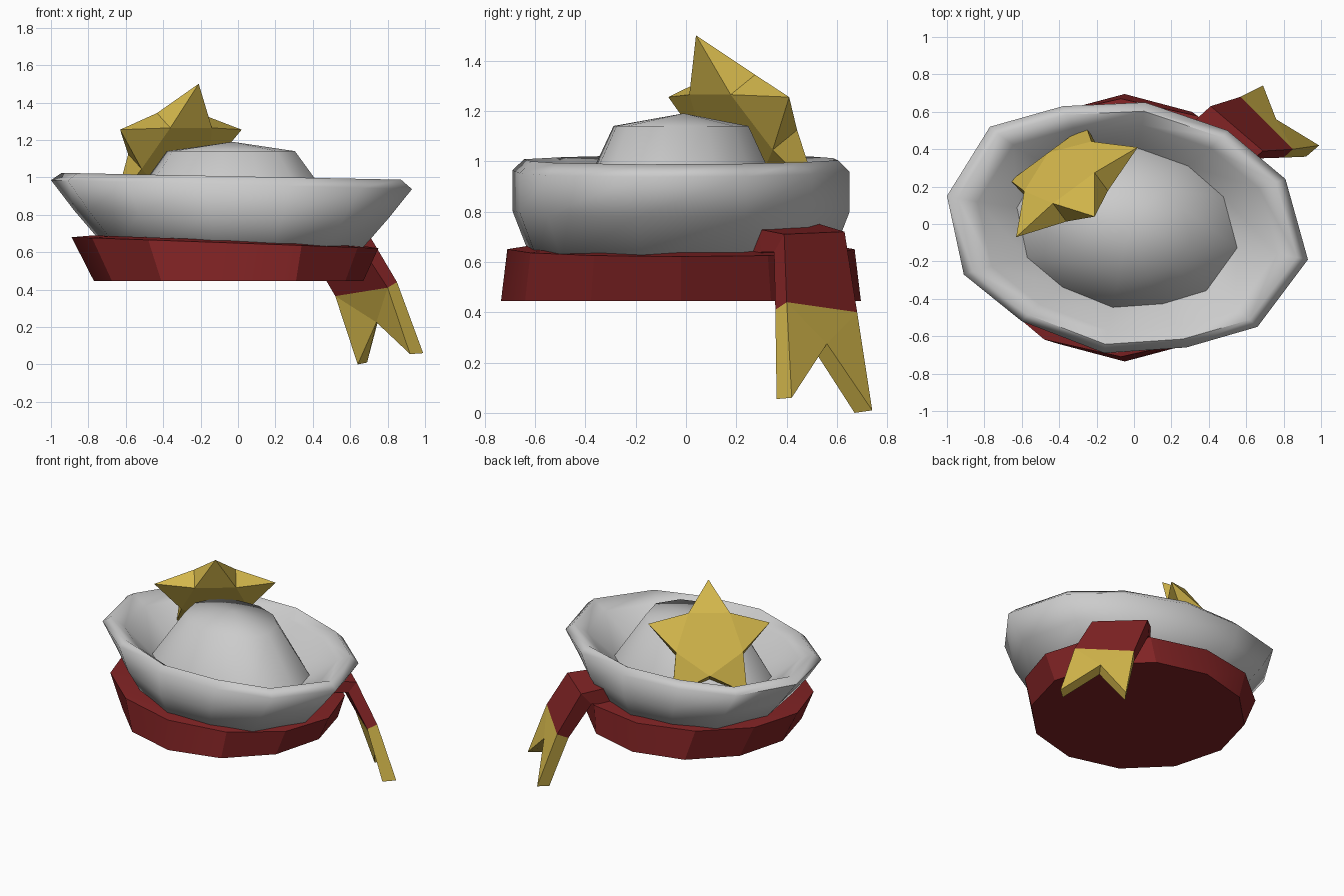
import bpy
import bmesh
from math import cos, sin, radians, pi
from mathutils import Vector

if "Cube" in bpy.data.objects:
    bpy.data.objects.remove(bpy.data.objects["Cube"], do_unlink=True)


def material(name, color):
    mat = bpy.data.materials.new(name)
    mat.use_nodes = True
    mat.diffuse_color = (*color, 1)
    bsdf = next(n for n in mat.node_tree.nodes if n.type == 'BSDF_PRINCIPLED')
    bsdf.inputs["Base Color"].default_value = (*color, 1)
    return mat


WHITE = material("soft_white", (0.6, 0.6, 0.6))
RED = material("dark_red", (0.22, 0.017, 0.018))
GOLD = material("gold", (0.65, 0.47, 0.07))


def make_object(name, bm, mats, smooth=None):
    bmesh.ops.recalc_face_normals(bm, faces=bm.faces)
    mesh = bpy.data.meshes.new(name)
    bm.to_mesh(mesh)
    bm.free()
    for mat in mats:
        mesh.materials.append(mat)
    obj = bpy.data.objects.new(name, mesh)
    bpy.context.collection.objects.link(obj)
    if smooth:
        bpy.ops.object.select_all(action='DESELECT')
        obj.select_set(True)
        bpy.context.view_layer.objects.active = obj
        bpy.ops.object.shade_smooth_by_angle(angle=radians(smooth))
    return obj


def bridge(bm, a, b):
    for i in range(len(a)):
        j = (i + 1) % len(a)
        bm.faces.new((a[i], a[j], b[j], b[i]))


# Hat body: one skewed outline, rescaled into stacked rings
outline = [(0.93, -0.19), (0.81, 0.24), (0.5, 0.5), (0.06, 0.65),
           (-0.38, 0.63), (-0.77, 0.52), (-1.0, 0.15), (-0.91, -0.27),
           (-0.6, -0.52), (-0.16, -0.69), (0.28, -0.66), (0.66, -0.55)]
centre = Vector((-0.04, -0.02))


def hat_ring(bm, sx, sy, z, tilt):
    ring = []
    for p in outline:
        d = Vector(p) - centre
        x = centre.x + d.x * sx
        ring.append(bm.verts.new((x, centre.y + d.y * sy, z - tilt * x)))
    return ring


bm = bmesh.new()
rings = [hat_ring(bm, *r) for r in (
    (0.70, 0.89, 0.61, 0.03),    # hidden in the band
    (0.87, 1.0, 0.80, 0.025),    # bulge of the brim
    (1.0, 1.0, 0.96, 0.025),     # outer rim
    (0.94, 0.93, 1.005, 0.02),   # crest
    (0.83, 0.82, 0.95, 0.02),    # inner rim
    (0.61, 0.635, 0.80, 0.0))]   # foot of the crown
for a, b in zip(rings, rings[1:]):
    bridge(bm, a, b)
bm.faces.new(rings[0])
make_object("brim", bm, [WHITE], 80)

# Crown: low dome inside the brim
bm = bmesh.new()
foot = hat_ring(bm, 0.61, 0.635, 0.80, 0)
shoulder = hat_ring(bm, 0.355, 0.40, 1.14, 0)
apex = bm.verts.new((-0.03, -0.01, 1.19))
bridge(bm, foot, shoulder)
for i in range(12):
    bm.faces.new((shoulder[i], shoulder[(i + 1) % 12], apex))
make_object("crown", bm, [WHITE], 80)

# Band: tapered twelve-sided drum with a tilted top
bm = bmesh.new()


def band_ring(cx, rx, ry, z, tilt):
    ring = []
    for i in range(12):
        a = i * pi / 6
        x = cx + rx * cos(a)
        ring.append(bm.verts.new((x, -0.02 + ry * sin(a), z - tilt * x)))
    return ring


bottom = band_ring(-0.05, 0.72, 0.715, 0.445, 0)
top = band_ring(-0.07, 0.82, 0.69, 0.648, 0.036)
lip = band_ring(-0.07, 0.70, 0.60, 0.662, 0.036)
bridge(bm, bottom, top)
bridge(bm, top, lip)
bm.faces.new(bottom)
bm.faces.new(lip)
make_object("band", bm, [RED], 30)

# Ribbon: folded strip, each station is near/far outer then near/far inner
stations = [
    ((0.52, 0.24, 0.63), (0.26, 0.48, 0.65), (0.52, 0.25, 0.58), (0.26, 0.49, 0.58)),
    ((0.57, 0.29, 0.73), (0.30, 0.53, 0.75), (0.58, 0.30, 0.64), (0.31, 0.54, 0.64)),
    ((0.69, 0.39, 0.71), (0.41, 0.63, 0.72), (0.65, 0.35, 0.64), (0.36, 0.58, 0.64)),
    ((0.85, 0.40, 0.44), (0.57, 0.68, 0.40), (0.80, 0.355, 0.41), (0.52, 0.62, 0.365))]
tips = ((0.99, 0.42, 0.06), (0.69, 0.74, 0.01), (0.92, 0.36, 0.055), (0.64, 0.67, 0.0))
notch = ((0.76, 0.56, 0.275), (0.74, 0.525, 0.225))

bm = bmesh.new()
loops = []
for near_out, far_out, near_in, far_in in stations:
    loops.append([bm.verts.new(p) for p in (near_out, far_out, far_in, near_in)])
for a, b in zip(loops, loops[1:]):
    bridge(bm, a, b)
bm.faces.new(loops[0])
no, fo, fi, ni = loops[-1]
t_no, t_fo, t_ni, t_fi = [bm.verts.new(p) for p in tips]
n_o, n_i = [bm.verts.new(p) for p in notch]
tail = [(no, t_no, n_o), (no, n_o, fo), (fo, n_o, t_fo),
        (ni, t_ni, n_i), (ni, n_i, fi), (fi, n_i, t_fi),
        (no, ni, t_ni, t_no), (fo, fi, t_fi, t_fo),
        (t_no, t_ni, n_i, n_o), (t_fo, t_fi, n_i, n_o)]
for verts in tail:
    bm.faces.new(verts).material_index = 1
make_object("ribbon", bm, [RED, GOLD])

# Star: sharp tips, thick core, leaning against the crown
mid = Vector((-0.348, 0.228, 1.145))
up = Vector((0.324, -0.443, 0.836)).normalized()
side = Vector((0.804, 0.594, 0)).normalized()
thick = up.cross(side) * 0.072


def star_point(radius, step):
    a = step * pi / 5
    return mid + (up * cos(a) + side * sin(a)) * radius


bm = bmesh.new()
points = [bm.verts.new(star_point(0.425, 2 * i)) for i in range(5)]
for s in (1, -1):
    core = [bm.verts.new(star_point(0.235, 2 * i + 1) + thick * s) for i in range(5)]
    bm.faces.new(core)
    for i in range(5):
        bm.faces.new((core[i - 1], points[i], core[i]))
    if s == 1:
        front = core
for i in range(5):
    j = (i + 1) % 5
    bm.faces.new((points[i], front[i], core[i]))
    bm.faces.new((points[j], front[i], core[i]))
make_object("star", bm, [GOLD])
